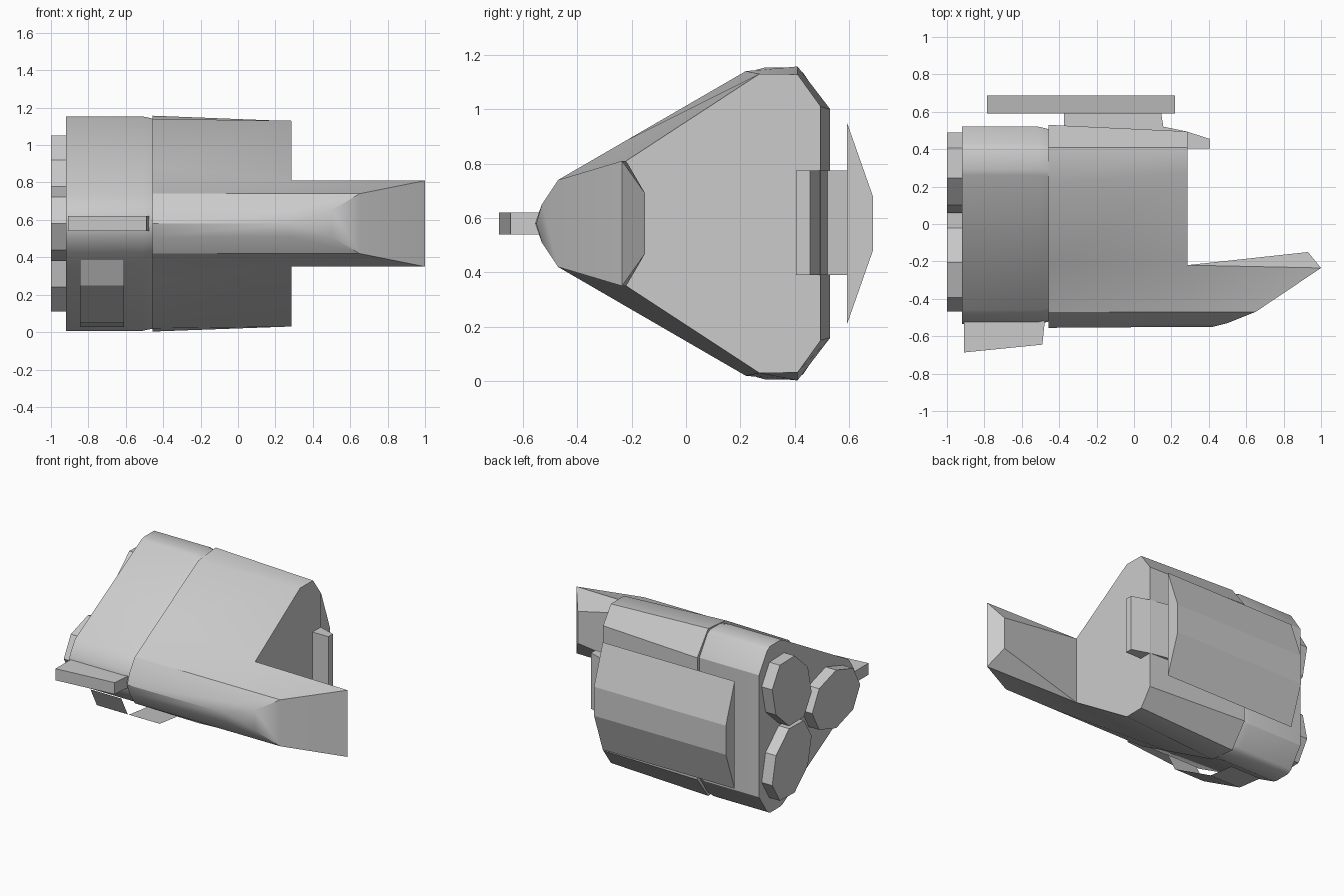
import bpy, bmesh, math

if "Cube" in bpy.data.objects:
    bpy.data.objects.remove(bpy.data.objects["Cube"])

ZC = 0.58  # mirror plane height of the hull


def finish(name, bm, smooth=False, solid=True):
    if solid:
        bmesh.ops.recalc_face_normals(bm, faces=bm.faces)
    me = bpy.data.meshes.new(name)
    bm.to_mesh(me)
    bm.free()
    ob = bpy.data.objects.new(name, me)
    bpy.context.collection.objects.link(ob)
    if smooth:
        bpy.ops.object.select_all(action='DESELECT')
        ob.select_set(True)
        bpy.context.view_layer.objects.active = ob
        bpy.ops.object.shade_smooth_by_angle(angle=math.radians(32))
    return ob


def ring(bm, x, half):
    """Closed section from a half profile (y, height above centre), nose first."""
    up = [bm.verts.new((x, y, ZC + h)) for y, h in half]
    low = [up[0]] + [bm.verts.new((x, y, ZC - h)) for y, h in half[1:]]
    return up, low


def loop(up, low):
    return up + low[:0:-1]


def bridge(bm, a, b):
    n = len(a)
    for i in range(n):
        j = (i + 1) % n
        bm.faces.new((a[i], a[j], b[j], b[i]))


def prism(name, pts, lo, hi, axis):
    """Extrude a profile: (y, z) along x, or (x, y) along z."""
    bm = bmesh.new()
    def put(p, t):
        return (t, *p) if axis == 'x' else (*p, t)
    a = [bm.verts.new(put(p, lo)) for p in pts]
    b = [bm.verts.new(put(p, hi)) for p in pts]
    bridge(bm, a, b)
    bm.faces.new(a)
    bm.faces.new(b)
    return finish(name, bm)


# Rear hull with a small taper at the seam
rear = [(-.535, 0), (-.515, .07), (-.46, .155), (.26, .565), (.29, .573),
        (.40, .573), (.43, .555), (.52, .42)]
bm = bmesh.new()
loops = [loop(*ring(bm, -.92, rear)), loop(*ring(bm, -.51, rear)),
         loop(*ring(bm, -.455, [(y * .975, h * .98) for y, h in rear]))]
for a, b in zip(loops, loops[1:]):
    bridge(bm, a, b)
bm.faces.new(loops[0])
bm.faces.new(loops[-1])
finish("rear_hull", bm, True)

# Front hull running on into the pointed prong
bm = bmesh.new()
u0, l0 = ring(bm, -.457, [(-.555, 0), (-.53, .07), (-.47, .16), (-.22, .305),
                          (.22, .56), (.41, .577), (.53, .42)])
u1, l1 = ring(bm, .285, [(-.55, 0), (-.53, .07), (-.47, .16), (-.22, .23),
                         (.27, .55), (.41, .548), (.495, .43)])
bridge(bm, loop(u0, l0), loop(u1, l1))
bm.faces.new(loop(u0, l0))
bm.faces.new(u1[3:] + l1[:2:-1])
tip = [(.42, -.55, 0), (.50, -.53, .07), (.65, -.47, .16), (1.0, -.235, .23), (.93, -.15, .11)]
tu = [bm.verts.new((x, y, ZC + h)) for x, y, h in tip]
tl = [tu[0]] + [bm.verts.new((x, y, ZC - h)) for x, y, h in tip[1:]]
for r, t in ((u1, tu), (l1, tl)):
    for i in range(3):
        bm.faces.new((r[i], r[i + 1], t[i + 1], t[i]))
    bm.faces.new((r[3], t[4], t[3]))
bm.faces.new((tu[0], tu[1], tl[1]))
for i in (1, 2, 3):
    bm.faces.new((tu[i], tu[i + 1], tl[i + 1], tl[i]))
bm.faces.new((u1[3], l1[3], tl[4], tu[4]))
finish("front_hull_and_prong", bm, True)

# Three oval engine outlets, long axes pointing to the hull corners
for i, (cy, cz, rot) in enumerate([(-.207, .58, 0), (.275, .82, -120), (.275, .34, 120)]):
    r = math.radians(rot)
    pts = []
    for k in range(8):
        t = math.radians(k * 45)
        a, b = .262 * math.cos(t), .2 * math.sin(t)
        pts.append((cy + a * math.cos(r) - b * math.sin(r),
                    cz + a * math.sin(r) + b * math.cos(r)))
    prism(f"engine_outlet_{i + 1}", pts, -1.0, -.91, 'x')

# Back pod and the mount holding it
prism("back_pod", [(.592, .21), (.592, .95), (.687, .68), (.687, .48)], -.785, .22, 'x')
prism("pod_mount", [(-.375, .5), (-.375, .595), (.145, .595), (.16, .5)], .39, .775, 'z')

# Sensor block at the front of the hull's back side
prism("sensor_block", [(.11, .405), (.11, .53), (.28, .495), (.405, .455), (.405, .405)],
      .39, .775, 'z')

# Nose fin
prism("nose_fin", [(-.91, -.5), (-.91, -.687), (-.49, -.645), (-.475, -.5)], .54, .62, 'z')

# Thin open strap under the hull
bm = bmesh.new()
prof = [(-.40, .385), (-.33, .25), (.02, .05), (.22, .027)]
a = [bm.verts.new((-.845, y, z)) for y, z in prof]
b = [bm.verts.new((-.61, y, z)) for y, z in prof]
for i in range(3):
    bm.faces.new((a[i], a[i + 1], b[i + 1], b[i]))
bmesh.ops.reverse_faces(bm, faces=bm.faces)
bm.normal_update()
if sum(f.normal.z for f in bm.faces) > 0:
    bmesh.ops.reverse_faces(bm, faces=bm.faces)
finish("belly_strap", bm, solid=False)
